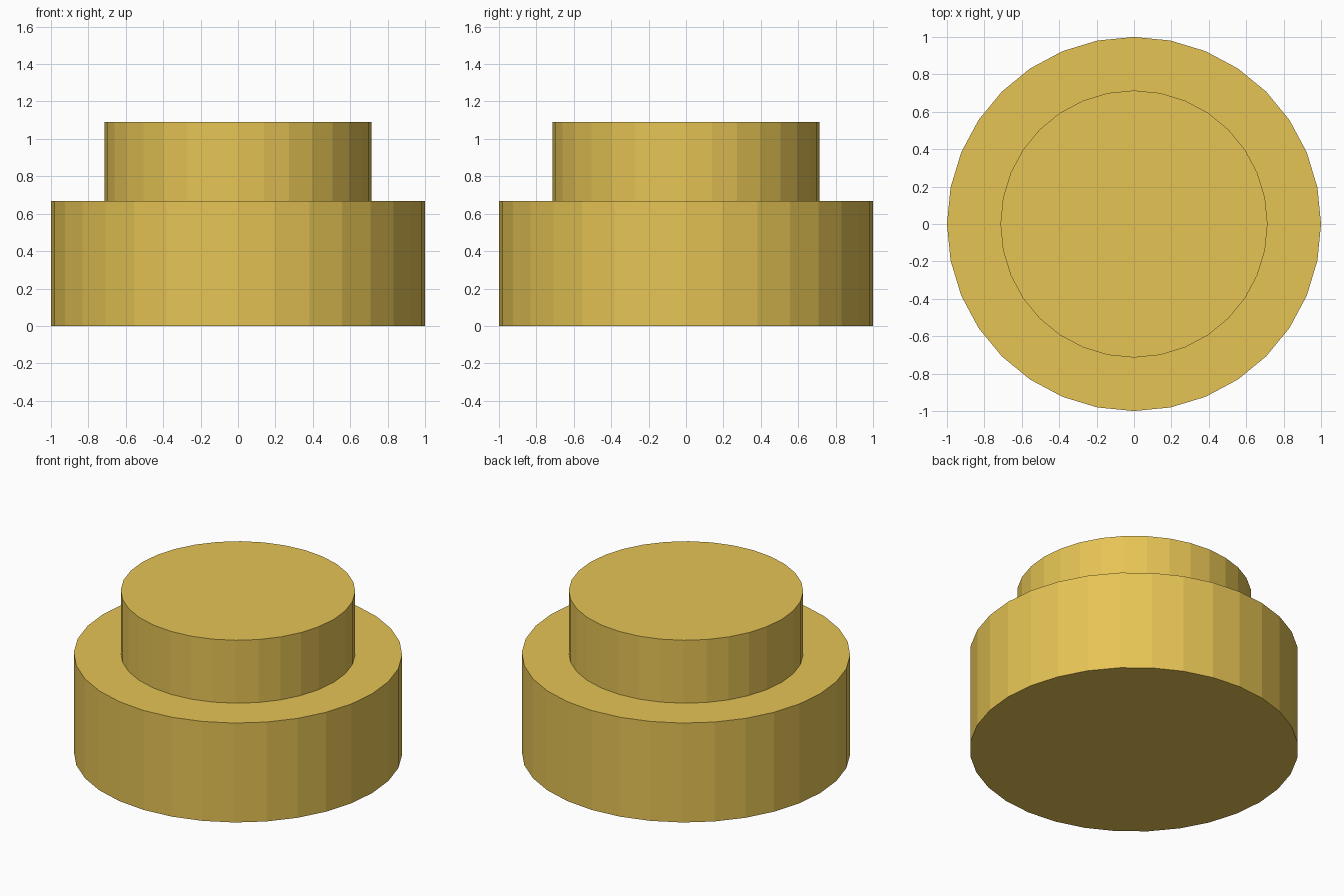
import bpy, bmesh, math

if "Cube" in bpy.data.objects:
    bpy.data.objects.remove(bpy.data.objects["Cube"])

SIDES = 32
# Stepped profile: (radius, height)
PROFILE = [(1.0, 0.0), (1.0, 0.668), (0.714, 0.668), (0.714, 1.091)]

gold = bpy.data.materials.new("gold")
gold.diffuse_color = (0.79, 0.55, 0.09, 1)
gold.use_nodes = True
gold.node_tree.nodes["Principled BSDF"].inputs["Base Color"].default_value = gold.diffuse_color

bm = bmesh.new()


def ring(radius, z):
    step = math.tau / SIDES
    return [bm.verts.new((radius * math.cos(i * step), radius * math.sin(i * step), z))
            for i in range(SIDES)]


# Wide base, flat ledge and narrower raised top
rings = [ring(r, z) for r, z in PROFILE]
for low, high in zip(rings, rings[1:]):
    for i in range(SIDES):
        j = (i + 1) % SIDES
        bm.faces.new((low[i], low[j], high[j], high[i]))

# Bottom and top caps
bm.faces.new(rings[0][::-1])
bm.faces.new(rings[-1])

mesh = bpy.data.meshes.new("stepped_disc")
bm.to_mesh(mesh)
bm.free()
mesh.materials.append(gold)
disc = bpy.data.objects.new("stepped_disc", mesh)
bpy.context.collection.objects.link(disc)
